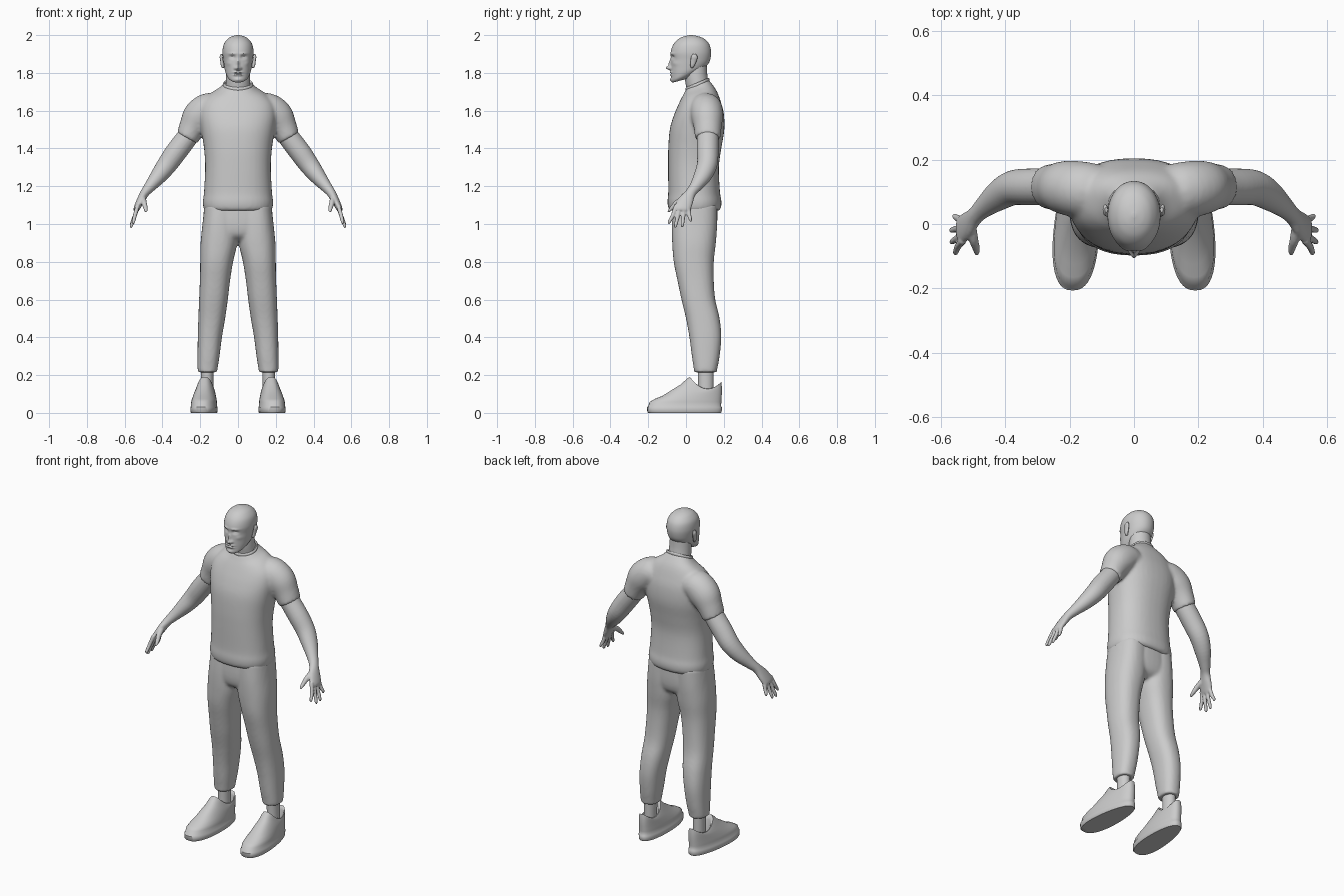
import bpy, bmesh, math
from mathutils import Vector

clay = bpy.data.materials.new("plain grey")
clay.diffuse_color = (0.6, 0.6, 0.6, 1)


def power(v, p):
    return math.copysign(abs(v) ** p, v)


def smooth_rows(rows, n):
    """Catmull-Rom interpolation of parameter rows."""
    out = []
    for i in range(len(rows) - 1):
        a, b, c, d = (rows[max(0, min(len(rows) - 1, i + k))] for k in (-1, 0, 1, 2))
        for s in range(n):
            t = s / n
            out.append([q + .5 * t * (r - p + t * (2 * p - 5 * q + 4 * r - w + t * (3 * (q - r) + w - p)))
                        for p, q, r, w in zip(a, b, c, d)])
    return out + [list(rows[-1])]


def stack(rows, n=4, seg=40, p=0.85):
    """Level rings from rows of z, centre x, half width, front y, back y, tilt."""
    rings = []
    for z, cx, rx, yf, yb, tilt in smooth_rows(rows, n):
        ring = []
        for k in range(seg):
            a = 2 * math.pi * k / seg
            dy = (yb - yf) / 2 * power(math.sin(a), p)
            ring.append((cx + rx * power(math.cos(a), p), (yf + yb) / 2 + dy, z + tilt * dy))
        rings.append(ring)
    return rings


def tube(rows, n=4, seg=20, sx=1):
    """Rings across a path from rows of x, y, z, depth radius, side radius."""
    rows = smooth_rows(rows, n)
    pts = [Vector((sx * r[0], r[1], r[2])) for r in rows]
    rings = []
    for i, r in enumerate(rows):
        t = (pts[min(i + 1, len(pts) - 1)] - pts[max(i - 1, 0)]).normalized()
        u = Vector((0, 1, 0))
        u = (u - t * u.dot(t)).normalized()
        v = t.cross(u)
        rings.append([pts[i] + u * r[3] * math.cos(2 * math.pi * k / seg)
                      + v * r[4] * math.sin(2 * math.pi * k / seg) for k in range(seg)])
    return rings


def build(name, parts, voxel=0, relax=0, mirror=False, shape=None):
    bm = bmesh.new()
    for rings in parts:
        vs = [[bm.verts.new(co) for co in ring] for ring in rings]
        m = len(vs[0])
        for a, b in zip(vs, vs[1:]):
            for k in range(m):
                bm.faces.new((a[k], a[(k + 1) % m], b[(k + 1) % m], b[k]))
        bm.faces.new(vs[0])
        bm.faces.new(vs[-1])
    if shape:
        for v in bm.verts:
            shape(v.co)
    bmesh.ops.recalc_face_normals(bm, faces=bm.faces)
    me = bpy.data.meshes.new(name)
    bm.to_mesh(me)
    bm.free()
    me.materials.append(clay)
    ob = bpy.data.objects.new(name, me)
    bpy.context.collection.objects.link(ob)
    bpy.context.view_layer.objects.active = ob
    ob.select_set(True)
    bpy.ops.object.shade_smooth_by_angle(angle=math.radians(50))
    ob.select_set(False)
    if voxel:
        mod = ob.modifiers.new("fuse", 'REMESH')
        mod.mode, mod.voxel_size, mod.use_smooth_shade = 'VOXEL', voxel, True
        mod = ob.modifiers.new("relax", 'SMOOTH')
        mod.factor, mod.iterations = 0.5, relax
    if mirror:
        ob.modifiers.new("mirror", 'MIRROR').use_mirror_merge = False
    return ob


# Shirt: torso and two short sleeves fused together
torso = stack([(1.07, 0, .174, -.083, .172, 0), (1.085, 0, .183, -.094, .185, 0),
               (1.12, 0, .186, -.098, .188, 0), (1.17, 0, .18, -.094, .18, 0),
               (1.3, 0, .174, -.095, .174, 0), (1.4, 0, .18, -.094, .187, 0),
               (1.5, 0, .195, -.086, .203, 0), (1.58, 0, .203, -.065, .2, .05),
               (1.64, 0, .19, -.042, .183, .1), (1.685, 0, .15, -.024, .163, .2),
               (1.715, 0, .1, -.012, .138, .35), (1.732, 0, .08, -.004, .124, .42),
               (1.742, 0, .073, .004, .118, .42)])
sleeve = [(.09, .1, 1.6, .08, .07), (.15, .105, 1.61, .087, .085), (.205, .112, 1.57, .085, .088),
          (.24, .115, 1.515, .074, .072), (.262, .115, 1.47, .069, .063), (.27, .115, 1.455, .067, .06)]
build("shirt", [torso, tube(sleeve, seg=32), tube(sleeve, seg=32, sx=-1)], .009, 6)

# Shirt collar band
collar = []
for k in range(48):
    a = 2 * math.pi * k / 48
    c = Vector((.074 * math.cos(a), .061 + .059 * math.sin(a), 1.738 + .025 * math.sin(a)))
    collar.append([(c.x * (1 + .08 * math.cos(b)), .061 + (c.y - .061) * (1 + .08 * math.cos(b)),
                    c.z + .011 * math.sin(b)) for b in (i * math.pi / 4 for i in range(8))])
build("collar", [collar + collar[:1]])

# Trousers: hips and two legs fused together
leg = [(1.1, .09, .088, -.07, .165, 0), (1.0, .095, .093, -.075, .165, 0), (.9, .101, .097, -.073, .158, 0),
       (.8, .113, .087, -.065, .147, 0), (.7, .122, .08, -.045, .147, 0), (.6, .13, .076, -.024, .155, 0),
       (.5, .139, .071, 0, .178, 0), (.4, .149, .064, .018, .187, 0), (.3, .156, .058, .031, .178, 0),
       (.235, .161, .053, .041, .166, 0), (.215, .161, .051, .043, .163, 0)]
hips = [(1.11, 0, .176, -.07, .165, 0), (1.0, 0, .186, -.073, .165, 0), (.94, 0, .17, -.06, .15, 0),
        (.91, 0, .1, -.02, .11, 0)]
legs = [stack([(r[0], s * r[1]) + r[2:] for r in leg]) for s in (1, -1)]
build("trousers", legs + [stack(hips)], .009, 4)

# Ankles
build("ankle", [stack([(.06, .164, .034, .06, .145, 0), (.14, .164, .033, .064, .146, 0),
                       (.25, .163, .034, .062, .146, 0)], p=1)], mirror=True)

# Shoes: outline rings, with a dipped opening at the ankle
shoe = []
for z, yf, yb, w, dip in [(0, -.2, .185, .076, 0), (.006, -.205, .189, .08, 0), (.03, -.206, .19, .08, 0),
                          (.034, -.201, .186, .077, 0), (.058, -.192, .187, .076, 0), (.074, -.165, .188, .073, 0),
                          (.09, -.125, .189, .069, 0), (.105, -.08, .19, .065, .05), (.118, -.025, .19, .06, .25),
                          (.122, .005, .189, .057, .7), (.127, .02, .187, .054, 1), (.128, .03, .18, .049, 1),
                          (.118, .036, .174, .044, 1), (.06, .04, .17, .04, 0)]:
    ring = []
    for k in range(48):
        a = 2 * math.pi * k / 48
        y = (yf + yb) / 2 + (yb - yf) / 2 * power(math.sin(a), .95)
        t = (y + .2) / .39
        ring.append((.19 - .024 * t + w * (1 - .25 * t) * power(math.cos(a), .8), y,
                     z + dip * 7 * (y - .115) ** 2))
    shoe.append(ring)
build("shoe", [shoe], mirror=True)

# Arms with palm, four fingers and thumb
arm = [(.22, .115, 1.54, .055, .055), (.265, .115, 1.465, .057, .056), (.325, .115, 1.385, .057, .057),
       (.375, .112, 1.315, .054, .053), (.42, .088, 1.255, .047, .044), (.465, .052, 1.2, .033, .031),
       (.493, .025, 1.165, .028, .024), (.515, .0, 1.125, .04, .021), (.535, -.018, 1.085, .043, .017),
       (.54, -.022, 1.07, .037, .013)]
parts = [tube(arm, seg=28)]
for y0, y1, z1, x1 in [(-.052, -.092, 1.0, .553), (-.03, -.058, .98, .564),
                       (-.009, -.02, .984, .565), (.012, .025, 1.012, .556)]:
    parts.append(tube([(.53, y0, 1.1, .011, .012), (.546, (y0 * .55 + y1 * .45), 1.045, .011, .011),
                       (x1, y1 * .9 + y0 * .1, z1 + .012, .009, .009), (x1, y1, z1, .005, .005)], seg=12))
parts.append(tube([(.505, .005, 1.145, .016, .015), (.498, -.045, 1.115, .015, .015),
                   (.49, -.075, 1.085, .011, .012), (.487, -.096, 1.064, .006, .007)], seg=12))
build("arm", parts, .005, 3, True)

# Neck
build("neck", [stack([(1.66, 0, .07, .005, .125, .4), (1.73, 0, .065, .004, .118, .4),
                      (1.78, 0, .063, -.005, .112, .3), (1.84, 0, .06, -.01, .11, 0)], p=1)])

# Face relief: x, z, spread x, spread z, forward amount
FEATURES = [(0, 1.826, .011, .011, .024), (0, 1.85, .008, .02, .012), (.014, 1.824, .007, .007, .009),
            (.03, 1.883, .014, .009, -.013), (.031, 1.881, .009, .005, .006), (.03, 1.902, .02, .006, .005),
            (.012, 1.803, .014, .0045, .008), (.011, 1.789, .013, .0045, .008), (0, 1.796, .02, .002, -.004),
            (0, 1.764, .018, .009, .006), (.05, 1.85, .014, .012, .004)]


def face(co):
    if co.y < .01:
        fade = min(1, (.01 - co.y) / .04)
        for x, z, sx, sz, amt in FEATURES:
            g = math.exp(-((abs(co.x) - x) / sx) ** 2 - ((co.z - z) / sz) ** 2)
            co.y -= amt * g * fade


# Head
build("head", [stack([(1.76, 0, .02, -.055, .0, .25), (1.764, 0, .038, -.07, .03, .3),
                      (1.782, 0, .056, -.078, .065, .33), (1.806, 0, .067, -.079, .095, .22),
                      (1.835, 0, .073, -.08, .116, .1), (1.87, 0, .078, -.079, .128, 0),
                      (1.91, 0, .082, -.081, .133, 0), (1.95, 0, .076, -.067, .124, 0),
                      (1.978, 0, .057, -.042, .1, 0), (1.993, 0, .034, -.012, .068, 0),
                      (2.0, 0, .006, .02, .034, 0)], n=10, seg=112, p=.96)], shape=face)

# Ears
build("ear", [tube([(.076, .03, 1.828, .006, .005), (.082, .033, 1.838, .011, .008),
                    (.086, .04, 1.865, .016, .008), (.089, .044, 1.885, .017, .008),
                    (.086, .044, 1.9, .008, .005)], seg=16)], mirror=True)
